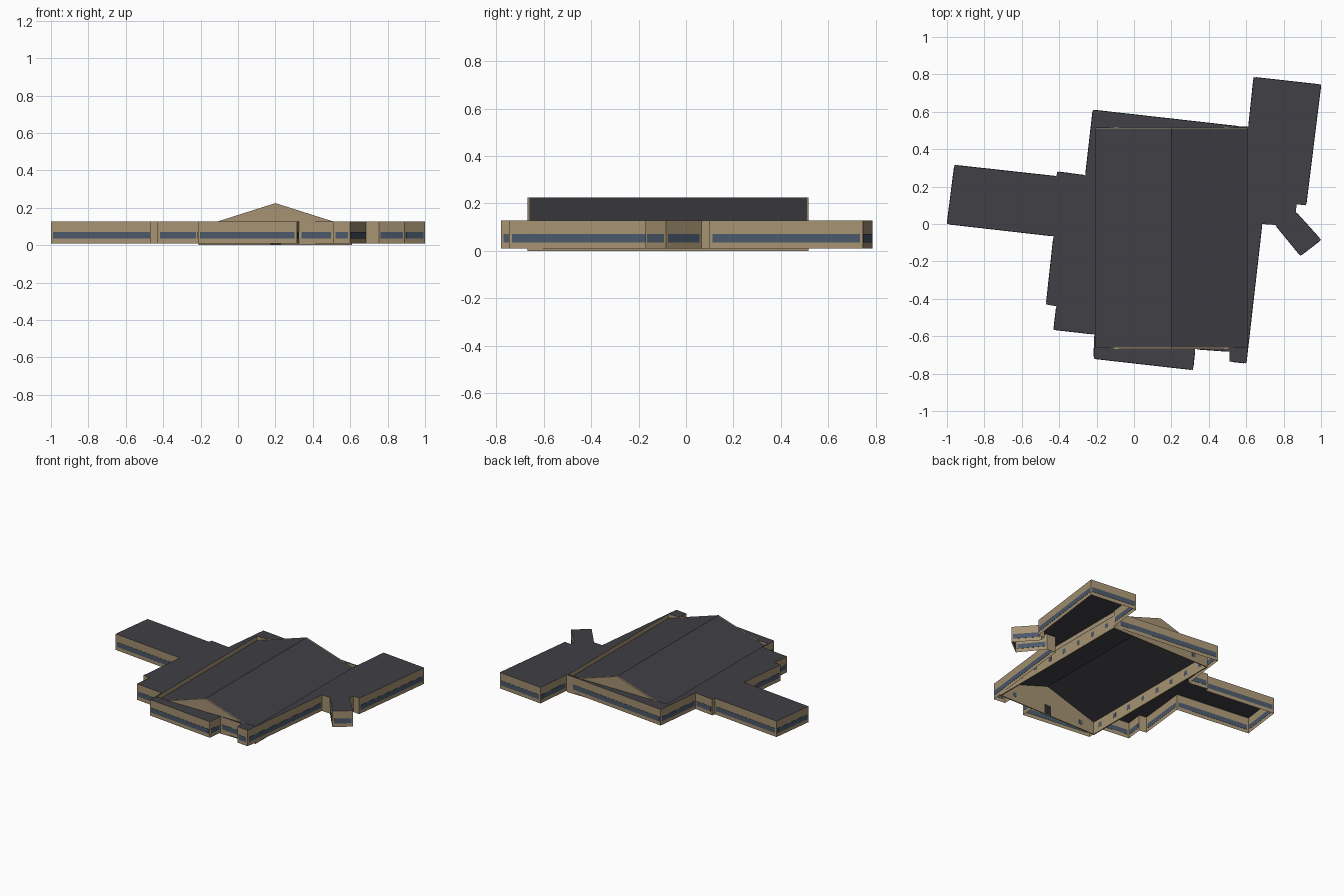
import bpy
import bmesh
from math import atan2
from mathutils import Matrix, Vector

cube = bpy.data.objects.get("Cube")
if cube:
    bpy.data.objects.remove(cube)


def material(name, color):
    m = bpy.data.materials.new(name)
    m.use_nodes = True
    m.diffuse_color = (*color, 1)
    bsdf = next(n for n in m.node_tree.nodes if n.type == 'BSDF_PRINCIPLED')
    bsdf.inputs["Base Color"].default_value = (*color, 1)
    return m


BEIGE = material("beige_wall", (0.38, 0.29, 0.17))
SLATE = material("dark_roof", (0.052, 0.05, 0.058))
GLASS = material("blue_grey_glass", (0.07, 0.098, 0.145))
DARK = material("dark_door", (0.03, 0.027, 0.025))


def finish(name, bm, *mats):
    mesh = bpy.data.meshes.new(name)
    bm.normal_update()
    bm.to_mesh(mesh)
    bm.free()
    for m in mats:
        mesh.materials.append(m)
    obj = bpy.data.objects.new(name, mesh)
    bpy.context.scene.collection.objects.link(obj)
    return obj


def add_box(bm, center, size, angle=0):
    mat = (Matrix.Translation(center) @ Matrix.Rotation(angle, 4, 'Z')
           @ Matrix.Diagonal((*size, 1)))
    bmesh.ops.create_cube(bm, size=1, matrix=mat)


def add_prism(bm, profile, y0, y1):
    # Extrude an x-z profile along y
    face = bm.faces.new([bm.verts.new((x, y0, z)) for x, z in profile])
    ext = bmesh.ops.extrude_face_region(bm, geom=[face])["geom"]
    bmesh.ops.translate(bm, vec=(0, y1 - y0, 0),
                        verts=[v for v in ext if isinstance(v, bmesh.types.BMVert)])
    bmesh.ops.recalc_face_normals(bm, faces=bm.faces)


# Flat-roofed wings: outline with an opening for the gabled hall
BASE, TOP = 0.01, 0.128
outline = [(-0.96, 0.315), (-1, 0), (-0.43, -0.065), (-0.47, -0.43), (-0.415, -0.44),
           (-0.43, -0.565), (-0.212, -0.59), (-0.215, -0.72), (0.315, -0.78),
           (0.327, -0.669), (0.51, -0.682), (0.51, -0.735), (0.6, -0.745), (0.685, 0),
           (0.755, -0.005), (0.89, -0.17), (1, -0.085), (0.865, 0.065), (0.87, 0.105),
           (0.92, 0.1), (1, 0.745), (0.64, 0.785), (0.612, 0.521), (0.57, 0.521),
           (-0.22, 0.61), (-0.26, 0.26), (-0.41, 0.28), (-0.415, 0.255)]
X0, X1, Y0, Y1 = -0.21, 0.61, -0.667, 0.517
opening = [(X0 + .005, Y0 + .007), (X1 - .005, Y0 + .007),
           (X1 - .005, Y1 - .005), (X0 + .005, Y1 - .005)]

bm = bmesh.new()
for loop in (outline, opening):
    vs = [bm.verts.new((x, y, TOP)) for x, y in loop]
    for a, b in zip(vs, vs[1:] + vs[:1]):
        bm.edges.new((a, b))
bmesh.ops.triangle_fill(bm, edges=bm.edges[:], use_beauty=True, normal=(0, 0, 1))
rim = [e for e in bm.edges if e.is_boundary]
ext = bmesh.ops.extrude_edge_only(bm, edges=rim)["geom"]
for v in ext:
    if isinstance(v, bmesh.types.BMVert):
        v.co.z = BASE
bmesh.ops.recalc_face_normals(bm, faces=bm.faces)
bm.normal_update()
if sum(f.normal.z for f in bm.faces) < 0:
    bmesh.ops.reverse_faces(bm, faces=bm.faces)
for f in bm.faces:
    f.material_index = 1 if abs(f.normal.z) > 0.5 else 0
finish("flat_wings", bm, BEIGE, SLATE)

# Ribbon windows on every long outer wall
bm = bmesh.new()
for p, q in zip(outline, outline[1:] + outline[:1]):
    a, b = Vector(p), Vector(q)
    d = b - a
    if d.length > 0.08:
        mid = (a + b) / 2
        add_box(bm, (mid.x, mid.y, 0.054), (d.length - 0.024, 0.003, 0.035), atan2(d.y, d.x))
finish("ribbon_windows", bm, GLASS)

# Gabled hall: side walls, gable ends, roof
MID, EAVE, RIDGE = (X0 + X1) / 2, 0.095, 0.225
bm = bmesh.new()
for x in (X0 + .004, X1 - .004):
    add_box(bm, (x, (Y0 + Y1) / 2, EAVE / 2), (0.008, Y1 - Y0 - 0.014, EAVE))
finish("hall_side_walls", bm, BEIGE)

gable = [(X0, 0), (X1, 0), (X1, EAVE), (MID, RIDGE), (X0, EAVE)]
for name, y in (("front_gable", Y0), ("back_gable", Y1 - .007)):
    bm = bmesh.new()
    add_prism(bm, gable, y, y + 0.007)
    finish(name, bm, BEIGE)

bm = bmesh.new()
t = 0.006
add_prism(bm, [(X0, EAVE), (MID, RIDGE), (X1, EAVE), (X1, EAVE - t), (MID, RIDGE - t),
               (X0, EAVE - t)], Y0 + .007, Y1 - .007)
finish("hall_roof", bm, SLATE)

# Small hall windows, visible on both faces of the walls
bm = bmesh.new()
for i in range(8):
    y = Y0 + (Y1 - Y0) * (i + 0.5) / 8
    for x in (X0 + .004, X1 - .004):
        add_box(bm, (x, y, 0.05), (0.0095, 0.03, 0.032))
for y in (Y0 + .0035, Y1 - .0035):
    for dx in (-0.29, 0.29):
        add_box(bm, (MID + dx, y, 0.05), (0.03, 0.0085, 0.032))
finish("hall_windows", bm, GLASS)

# Front door
bm = bmesh.new()
add_box(bm, (MID, Y0 + .0035, 0.04), (0.06, 0.0085, 0.07))
finish("front_door", bm, DARK)
